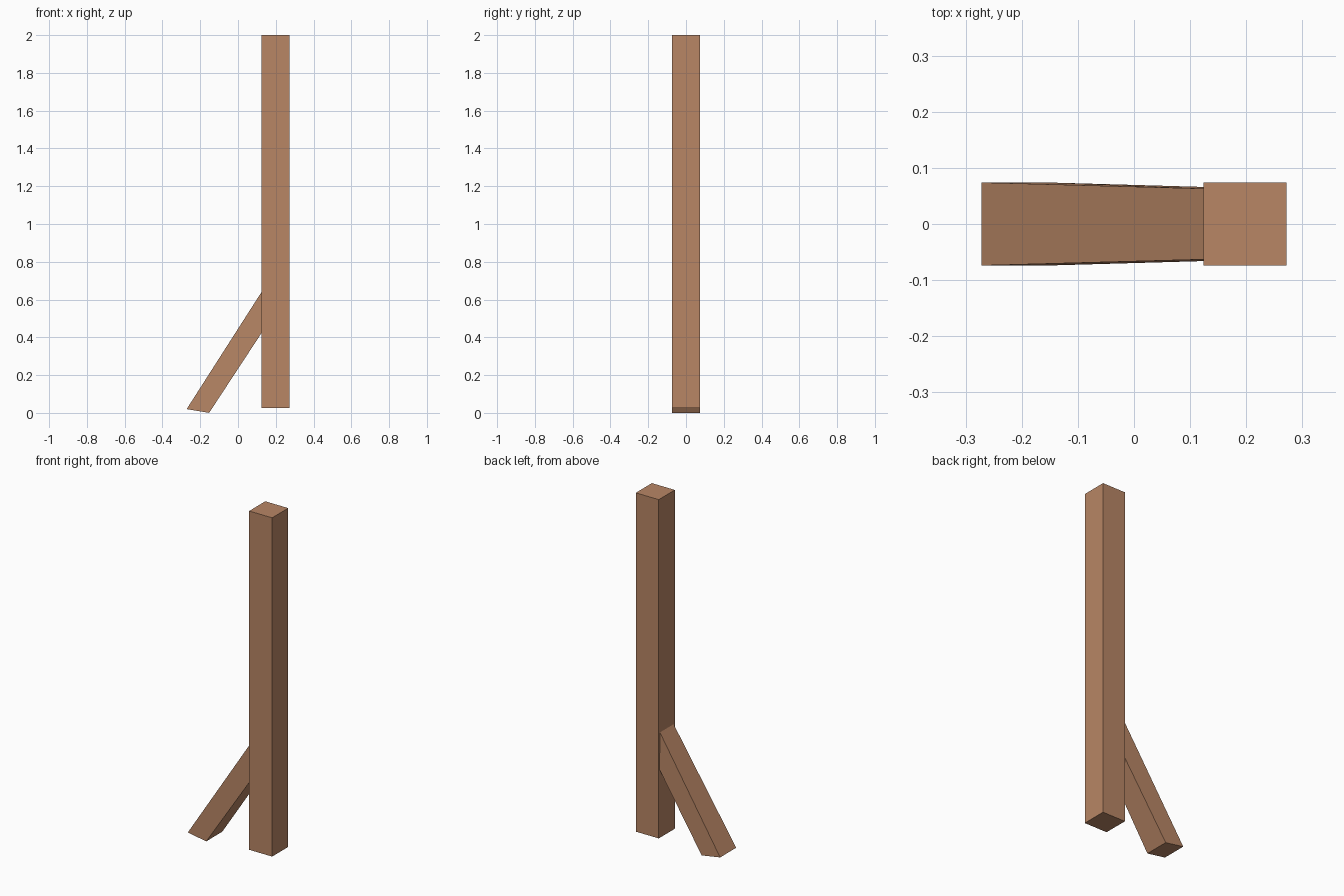
import bpy

if "Cube" in bpy.data.objects:
    bpy.data.objects.remove(bpy.data.objects["Cube"])

wood = bpy.data.materials.new("brown_wood")
wood.diffuse_color = (0.479, 0.238, 0.130, 1)
wood.use_nodes = True
wood.node_tree.nodes["Principled BSDF"].inputs["Base Color"].default_value = wood.diffuse_color


def beam(name, profile):
    """Solid from an (x, z, half width) outline, mirrored across y = 0."""
    n = len(profile)
    verts = [(x, s * w, z) for s in (-1, 1) for x, z, w in profile]
    faces = [tuple(range(n)), tuple(reversed(range(n, 2 * n)))]
    faces += [(i, i + n, (i + 1) % n + n, (i + 1) % n) for i in range(n)]
    mesh = bpy.data.meshes.new(name)
    mesh.from_pydata(verts, [], faces)
    mesh.materials.append(wood)
    obj = bpy.data.objects.new(name, mesh)
    bpy.context.collection.objects.link(obj)
    return obj


# Upright square post, slightly above the ground
beam("post", [(0.124, 0.025, 0.074), (0.272, 0.025, 0.074),
              (0.272, 2.0, 0.074), (0.124, 2.0, 0.074)])

# Leaning brace, narrowing a little towards the post
beam("brace", [(-0.272, 0.02, 0.074), (-0.153, 0.0, 0.074),
               (0.126, 0.425, 0.066), (0.126, 0.642, 0.063)])
